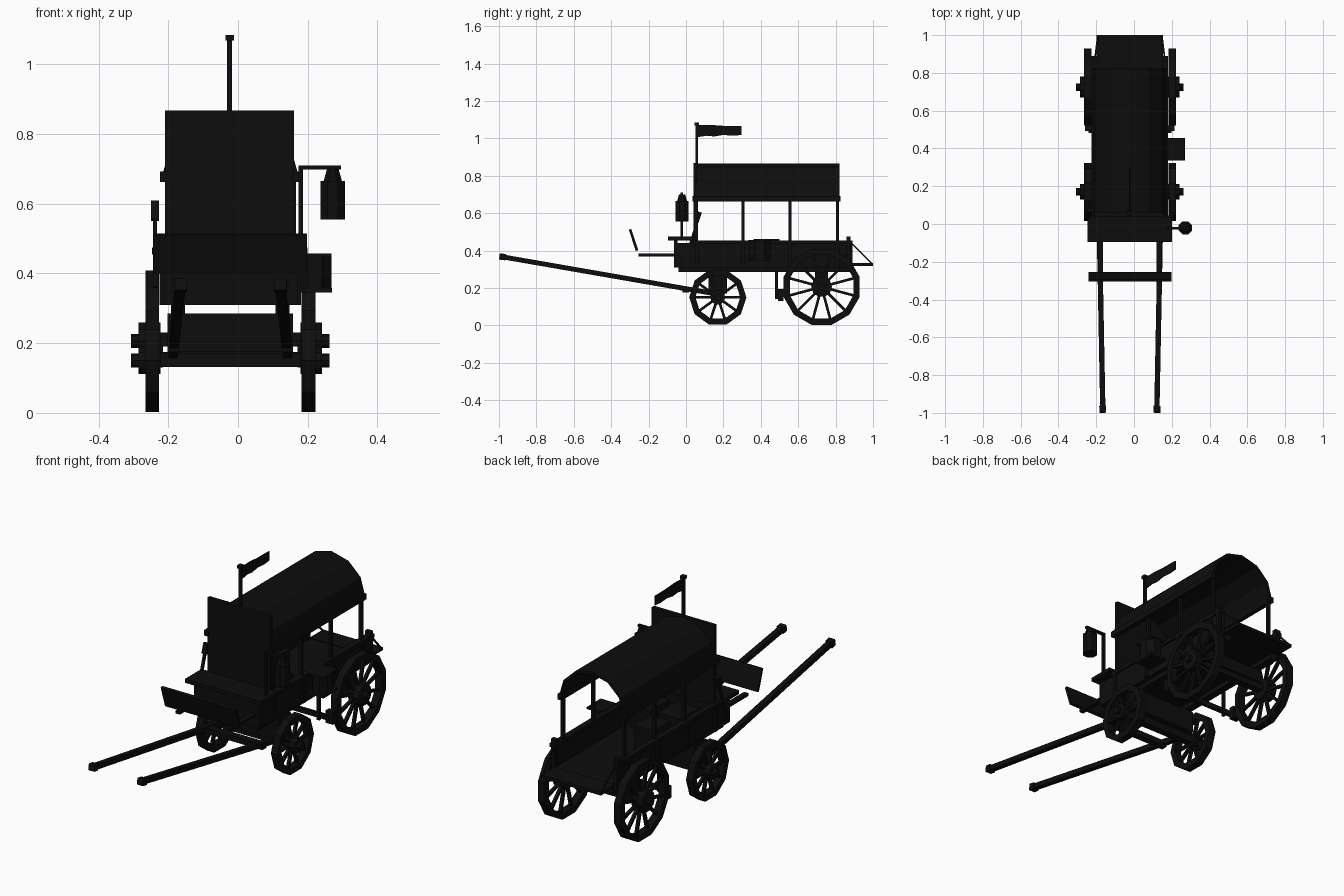
import bpy, bmesh, math
from mathutils import Vector, Matrix

if "Cube" in bpy.data.objects:
    bpy.data.objects.remove(bpy.data.objects["Cube"])

CX = -0.022  # centre line of the wagon


def mat(name, v):
    m = bpy.data.materials.new(name)
    m.diffuse_color = (v, v, v, 1)
    m.use_nodes = True
    m.node_tree.nodes["Principled BSDF"].inputs["Base Color"].default_value = m.diffuse_color
    return m


BLACK = mat("near_black", 0.004)


def finish(name, bm):
    bmesh.ops.recalc_face_normals(bm, faces=bm.faces)
    me = bpy.data.meshes.new(name)
    bm.to_mesh(me)
    bm.free()
    me.materials.append(BLACK)
    ob = bpy.data.objects.new(name, me)
    bpy.context.collection.objects.link(ob)
    return ob


def add_box(bm, x0, x1, y0, y1, z0, z1):
    m = Matrix.Translation(((x0 + x1) / 2, (y0 + y1) / 2, (z0 + z1) / 2))
    bmesh.ops.create_cube(bm, size=1, matrix=m @ Matrix.Diagonal((x1 - x0, y1 - y0, z1 - z0, 1)))


def boxes(name, *dims):
    bm = bmesh.new()
    for d in dims:
        add_box(bm, *d)
    return finish(name, bm)


def add_beam(bm, a, b, w, h):
    """Box section from a to b, w across x, h across the other way."""
    a, b = Vector(a), Vector(b)
    d = (b - a).normalized()
    side = Vector((1, 0, 0)) if abs(d.x) < 0.9 else Vector((0, 1, 0))
    up = d.cross(side).normalized()
    side = up.cross(d)
    m = Matrix((side, up, d)).transposed().to_4x4()
    m.translation = (a + b) / 2
    bmesh.ops.create_cube(bm, size=1, matrix=m @ Matrix.Diagonal((w, h, (b - a).length, 1)))


def beams(name, *items):
    bm = bmesh.new()
    for it in items:
        add_beam(bm, *it)
    return finish(name, bm)


def add_cyl(bm, c, r1, r2, depth, n, axis="Z", turn=0.0):
    m = Matrix.Translation(c)
    if axis == "X":
        m = m @ Matrix.Rotation(math.pi / 2, 4, "Y")
    m = m @ Matrix.Rotation(turn, 4, "Z")
    bmesh.ops.create_cone(bm, cap_ends=True, segments=n, radius1=r1, radius2=r2, depth=depth, matrix=m)


def wheel(name, x, y, r, n, side):
    """Flat-sided rim, spokes and a stepped hub."""
    bm = bmesh.new()
    rings = []
    for i in range(n):
        a = 2 * math.pi * (i + 0.5) / n - math.pi / 2
        rings.append([bm.verts.new((x + dx, y + rr * math.cos(a), r * 1.0 + rr * math.sin(a)))
                      for dx, rr in ((-0.02, r * 1.02), (0.02, r * 1.02),
                                     (0.02, r - 0.03), (-0.02, r - 0.03))])
    for i in range(n):
        p, q = rings[i], rings[(i + 1) % n]
        for j in range(4):
            k = (j + 1) % 4
            bm.faces.new((p[j], q[j], q[k], p[k]))
    for i in range(n):
        a = 2 * math.pi * (i + 0.5) / n - math.pi / 2
        d = Vector((0, math.cos(a), math.sin(a)))
        c = Vector((x, y, r))
        add_beam(bm, c + d * 0.03, c + d * (r - 0.02), 0.016, 0.014)
    hub = r * 0.27
    add_cyl(bm, (x + side * 0.008, y, r), hub, hub, 0.062, 10, "X")
    add_cyl(bm, (x + side * 0.028, y, r), 0.02, 0.02, 0.066, 8, "X")
    return finish(name, bm)


# Wheels and axles
for s, tag in ((-1, "left"), (1, "right")):
    wheel("front_wheel_" + tag, CX + s * 0.224, 0.17, 0.15, 10, s)
    wheel("rear_wheel_" + tag, CX + s * 0.224, 0.725, 0.206, 12, s)
boxes("front_axle", (CX - 0.22, CX + 0.22, 0.15, 0.19, 0.132, 0.17))
boxes("rear_axle", (CX - 0.22, CX + 0.22, 0.705, 0.745, 0.19, 0.23))
boxes("front_bolster", (CX - 0.18, CX + 0.18, 0.12, 0.22, 0.17, 0.285))
boxes("rear_bolster", (CX - 0.18, CX + 0.18, 0.69, 0.76, 0.22, 0.285))
boxes("shaft_crossbar", (CX - 0.18, CX + 0.18, -0.02, 0.015, 0.175, 0.205))

# Wagon body: floor, walls, top rails and sills
boxes("body_floor", (CX - 0.19, CX + 0.19, -0.04, 0.89, 0.31, 0.33))
boxes("front_wall", (CX - 0.19, CX + 0.19, -0.065, -0.045, 0.31, 0.455))
for s, tag in ((-1, "left"), (1, "right")):
    xs = sorted((CX + s * 0.175, CX + s * 0.193))
    xr = sorted((CX + s * 0.17, CX + s * 0.203))
    xl = sorted((CX + s * 0.13, CX + s * 0.17))
    xp = sorted((CX + s * 0.19, CX + s * 0.203))
    boxes("side_wall_" + tag, (*xs, -0.065, 0.89, 0.31, 0.44))
    boxes("side_rail_" + tag, (*xr, 0.03, 0.89, 0.435, 0.455))
    boxes("sill_" + tag, (*xl, -0.04, 0.89, 0.285, 0.312))
    boxes("side_stakes_" + tag, *[(*xp, y - 0.01, y + 0.01, 0.31, 0.45)
                                  for y in (0.06, 0.305, 0.555, 0.81)])
    boxes("rear_stake_" + tag, (*xr, 0.857, 0.88, 0.31, 0.475))
    # Canopy posts and eave
    xc = sorted((CX + s * 0.172, CX + s * 0.188))
    boxes("canopy_posts_" + tag, *[(*xc, y - 0.008, y + 0.008, 0.44, 0.68)
                                   for y in (0.057, 0.305, 0.555, 0.81)])
    xe = sorted((CX + s * 0.178, CX + s * 0.202))
    boxes("eave_rail_" + tag, (*xe, 0.035, 0.825, 0.663, 0.693))
    # Shafts
    beams("shaft_" + tag,
          ((CX + s * 0.165, 0.15, 0.17), (CX + s * 0.143, -0.985, 0.367), 0.028, 0.026),
          ((CX + s * 0.144, -0.965, 0.364), (CX + s * 0.143, -0.997, 0.369), 0.036, 0.034))
    # Footboard bracket, tailgate chain, brake hanger and shoe
    boxes("footboard_bracket_" + tag, (CX + s * 0.155 - 0.013, CX + s * 0.155 + 0.013, -0.255, -0.06, 0.368, 0.383))
    beams("tailgate_chain_" + tag, ((CX + s * 0.185, 0.875, 0.45), (CX + s * 0.17, 0.993, 0.33), 0.008, 0.008))
    xb = CX + s * 0.215
    boxes("brake_shoe_" + tag, (xb - 0.022, xb + 0.022, 0.492, 0.522, 0.13, 0.195))
    boxes("brake_hanger_" + tag, (CX + s * 0.16 - 0.008, CX + s * 0.16 + 0.008, 0.477, 0.492, 0.14, 0.31))
boxes("brake_beam", (CX - 0.22, CX + 0.22, 0.482, 0.5, 0.15, 0.175))
boxes("tailgate", (CX - 0.176, CX + 0.176, 0.885, 1.0, 0.318, 0.334))

# Driver bench, tilted dashboard and front panel
boxes("driver_bench", (CX - 0.225, CX + 0.222, -0.095, 0.045, 0.455, 0.475))
beams("dashboard", ((CX, -0.262, 0.40), (CX, -0.299, 0.513), 0.44, 0.014))
boxes("front_panel", (CX - 0.187, CX + 0.182, 0.04, 0.06, 0.44, 0.868))

# Arched canopy: six-sided half-round shell
bm = bmesh.new()
ends = []
for y in (0.045, 0.822):
    loop = []
    for rx, rz in ((0.196, 0.186), (0.182, 0.172)):
        loop.append([bm.verts.new((CX + rx * math.cos(math.pi * i / 6), y,
                                   0.68 + rz * math.sin(math.pi * i / 6))) for i in range(7)])
    ends.append(loop)
(o0, i0), (o1, i1) = ends
for i in range(6):
    for a, b in ((o0, o1), (i0, i1), (o0, i0), (o1, i1)):
        bm.faces.new((a[i], a[i + 1], b[i + 1], b[i]))
for i in (0, 6):
    bm.faces.new((o0[i], o1[i], i1[i], i0[i]))
finish("canopy", bm)

# Flag pole with a ragged tapering flag
boxes("flag_pole", (-0.031, -0.017, 0.05, 0.064, 0.86, 1.075),
      (-0.036, -0.012, 0.045, 0.069, 1.068, 1.085))
bm = bmesh.new()
top = [(0.06, 1.07), (0.13, 1.072), (0.2, 1.067), (0.297, 1.066)]
low = [(0.297, 1.018), (0.25, 1.014), (0.2, 1.018), (0.15, 1.01), (0.11, 1.014), (0.06, 1.006)]
f = bm.faces.new([bm.verts.new((-0.027, y, z)) for y, z in top + low])
g = bmesh.ops.extrude_face_region(bm, geom=[f])["geom"]
bmesh.ops.translate(bm, verts=[v for v in g if isinstance(v, bmesh.types.BMVert)], vec=(0.006, 0, 0))
finish("flag", bm)

# Hanging lantern on its bracket
boxes("lantern_bracket", (0.174, 0.187, -0.03, -0.016, 0.455, 0.71),
      (0.174, 0.296, -0.03, -0.016, 0.698, 0.71))
bm = bmesh.new()
c = (0.272, -0.021)
add_cyl(bm, (*c, 0.61), 0.038, 0.038, 0.11, 8, turn=math.pi / 8)
add_cyl(bm, (*c, 0.68), 0.03, 0.018, 0.04, 8, turn=math.pi / 8)
finish("lantern", bm)

# Brake lever with grip
beams("brake_lever", ((-0.238, 0.0, 0.36), (-0.238, 0.075, 0.6), 0.012, 0.014),
      ((-0.238, 0.058, 0.553), (-0.238, 0.075, 0.606), 0.024, 0.02))

# Side water barrel on a shelf
bm = bmesh.new()
add_cyl(bm, (0.222, 0.395, 0.4), 0.05, 0.05, 0.105, 8, turn=math.pi / 8)
bmesh.ops.scale(bm, verts=bm.verts, vec=(1, 1.25, 1), space=Matrix.Translation((0, -0.395, 0)))
add_box(bm, 0.175, 0.268, 0.335, 0.455, 0.447, 0.457)
add_box(bm, 0.165, 0.27, 0.335, 0.455, 0.345, 0.358)
finish("side_barrel", bm)

# Cargo crates inside
boxes("cargo_crates", (CX - 0.14, CX - 0.02, 0.36, 0.5, 0.33, 0.462),
      (CX + 0.02, CX + 0.14, 0.14, 0.3, 0.33, 0.45),
      (CX - 0.14, CX - 0.01, 0.12, 0.28, 0.33, 0.44))
